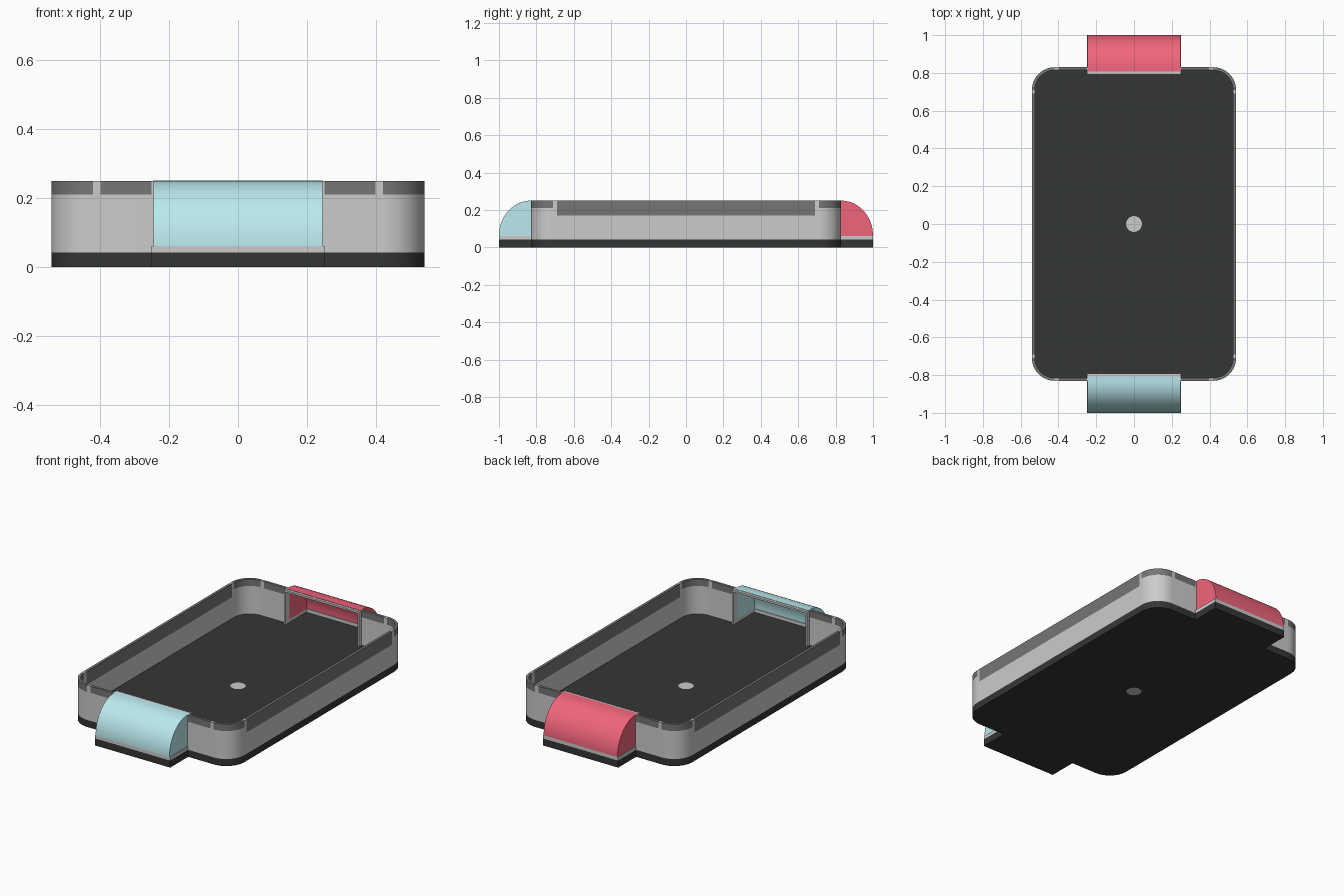
import bpy, bmesh
from math import sin, cos, pi

if "Cube" in bpy.data.objects:
    bpy.data.objects.remove(bpy.data.objects["Cube"])

X, Y, R, T = 0.54, 0.83, 0.12, 0.016   # arena half sizes, corner radius, wall thickness
GX, FLOOR, RIM = 0.25, 0.042, 0.25     # goal half width, floor height, wall top


def material(name, rgb):
    m = bpy.data.materials.new(name)
    m.diffuse_color = (*rgb, 1)
    m.use_nodes = True
    m.node_tree.nodes["Principled BSDF"].inputs["Base Color"].default_value = m.diffuse_color
    return m


DARK = material("dark_floor", (0.034, 0.036, 0.035))
GLASS = material("dark_panel", (0.18, 0.18, 0.18))
RED = material("red", (0.88, 0.13, 0.2))
BLUE = material("pale_blue", (0.5, 0.82, 0.86))


def finish(name, bm, mat=None):
    bmesh.ops.recalc_face_normals(bm, faces=bm.faces)
    me = bpy.data.meshes.new(name)
    bm.to_mesh(me)
    bm.free()
    ob = bpy.data.objects.new(name, me)
    bpy.context.collection.objects.link(ob)
    if mat:
        me.materials.append(mat)
    bpy.ops.object.select_all(action='DESELECT')
    ob.select_set(True)
    bpy.context.view_layer.objects.active = ob
    bpy.ops.object.shade_smooth_by_angle(angle=pi / 6)
    return ob


def prism(name, loops, vec, mat=None):
    """Fill flat outline(s), later ones being holes, and extrude along vec."""
    bm = bmesh.new()
    for loop in loops:
        vs = [bm.verts.new(p) for p in loop]
        for a, b in zip(vs, vs[1:] + vs[:1]):
            bm.edges.new((a, b))
    if len(loops) == 1:
        bm.faces.new(bm.verts)
    else:
        bmesh.ops.triangle_fill(bm, edges=bm.edges[:], use_beauty=True)
    g = bmesh.ops.extrude_face_region(bm, geom=bm.faces[:], use_keep_orig=True)
    bmesh.ops.translate(bm, verts=[v for v in g["geom"] if isinstance(v, bmesh.types.BMVert)], vec=vec)
    return finish(name, bm, mat)


def box(name, x0, x1, y0, y1, z0, z1, mat=None):
    return prism(name, [[(x0, y0, z0), (x1, y0, z0), (x1, y1, z0), (x0, y1, z0)]],
                 (0, 0, z1 - z0), mat)


def corner(off=0.0, n=16):
    """Rounded corner in the +x +y quadrant, from the end wall to the side wall."""
    r = R - off
    return [(X - R + r * sin(i * pi / 2 / n), Y - R + r * cos(i * pi / 2 / n)) for i in range(n + 1)]


def strip(name, outer, inner, z0, z1, sx, sy, mat=None):
    """Wall section between an outer and an inner path."""
    pts = [(x * sx, y * sy, z0) for x, y in outer + inner[::-1]]
    return prism(name, [pts], (0, 0, z1 - z0), mat)


# Floor plate with a tab under each goal and a hole for the centre disc
quad = [(GX, 1.0), (GX, Y)] + corner()
right = quad + [(x, -y) for x, y in quad[::-1]]
outline = right + [(-x, y) for x, y in right[::-1]]
disc = [(0.042 * cos(i * pi / 24), 0.042 * sin(i * pi / 24), 0) for i in range(48)]
prism("floor_plate", [[(x, y, 0) for x, y in outline], disc], (0, 0, FLOOR), DARK)
prism("centre_disc", [disc], (0, 0, FLOOR))

# Walls: pale lower part, dark upper panels, pale dividers
PX, PY = X - R, Y - R                   # straight sections begin here
SX, SY = PX - 0.022, PY - 0.02          # far edges of the dividers
for sx, side in ((1, "right"), (-1, "left")):
    box(f"{side}_wall", sx * (X - T), sx * X, -SY, SY, FLOOR, 0.17)
    box(f"{side}_panel", sx * (X - T), sx * X, -SY, SY, 0.17, RIM, GLASS)
    for sy, end in ((1, "back"), (-1, "front")):
        n = f"{end}_{side}"
        strip(f"{n}_wall", [(GX, Y)] + corner() + [(X, SY)],
              [(GX, Y - T)] + corner(T) + [(X - T, SY)], FLOOR, 0.21, sx, sy)
        strip(f"{n}_corner_panel", corner(), corner(T), 0.21, RIM, sx, sy, GLASS)
        strip(f"{n}_end_panel", [(GX, Y), (SX, Y)], [(GX, Y - T), (SX, Y - T)],
              0.21, RIM, sx, sy, GLASS)
        strip(f"{n}_end_divider", [(SX, Y), (PX, Y)], [(SX, Y - T), (PX, Y - T)],
              0.21, RIM, sx, sy)
        strip(f"{n}_side_divider", [(X, PY), (X, SY)], [(X - T, PY), (X - T, SY)],
              0.21, RIM, sx, sy)

# Goals: low kerb, frame and hollow quarter-round hood
FY0, FY1, SILL, W = 0.792, 0.83, 0.062, 0.006


def hood_arc(off, n=20):
    a, b = 0.17 - off, RIM - SILL - off
    return [(Y + a * sin(i * pi / 2 / n), SILL + b * cos(i * pi / 2 / n)) for i in range(n + 1)]


for s, end, mat in ((1, "back", RED), (-1, "front", BLUE)):
    HX = GX - 0.005
    y_in = FY0 + 0.016
    # kerb around the back and sides of the goal, open towards the arena
    k = 0.01
    kerb = [(-GX, FY1), (-GX, 1), (GX, 1), (GX, FY1),
            (GX - k, FY1), (GX - k, 1 - k), (k - GX, 1 - k), (k - GX, FY1)]
    prism(f"{end}_goal_kerb", [[(x, s * y, FLOOR) for x, y in kerb]], (0, 0, SILL - FLOOR))
    for sx, side in ((1, "right"), (-1, "left")):
        box(f"{end}_goal_{side}_post", sx * (GX - 0.012), sx * GX, s * FY0, s * FY1, FLOOR, RIM)
        cheek = [(Y, SILL)] + hood_arc(W)
        prism(f"{end}_goal_{side}_cheek", [[(sx * HX, s * y, z) for y, z in cheek]],
              (-sx * W, 0, 0), mat)
    box(f"{end}_goal_crossbar", -GX + 0.012, GX - 0.012, s * FY0, s * FY1, RIM - 0.012, RIM - 0.001)
    shell = [(y_in, RIM + 0.001)] + hood_arc(0) + hood_arc(W)[::-1] + [(y_in, RIM - W)]
    prism(f"{end}_goal_hood", [[(-HX, s * y, z) for y, z in shell]], (2 * HX, 0, 0), mat)
